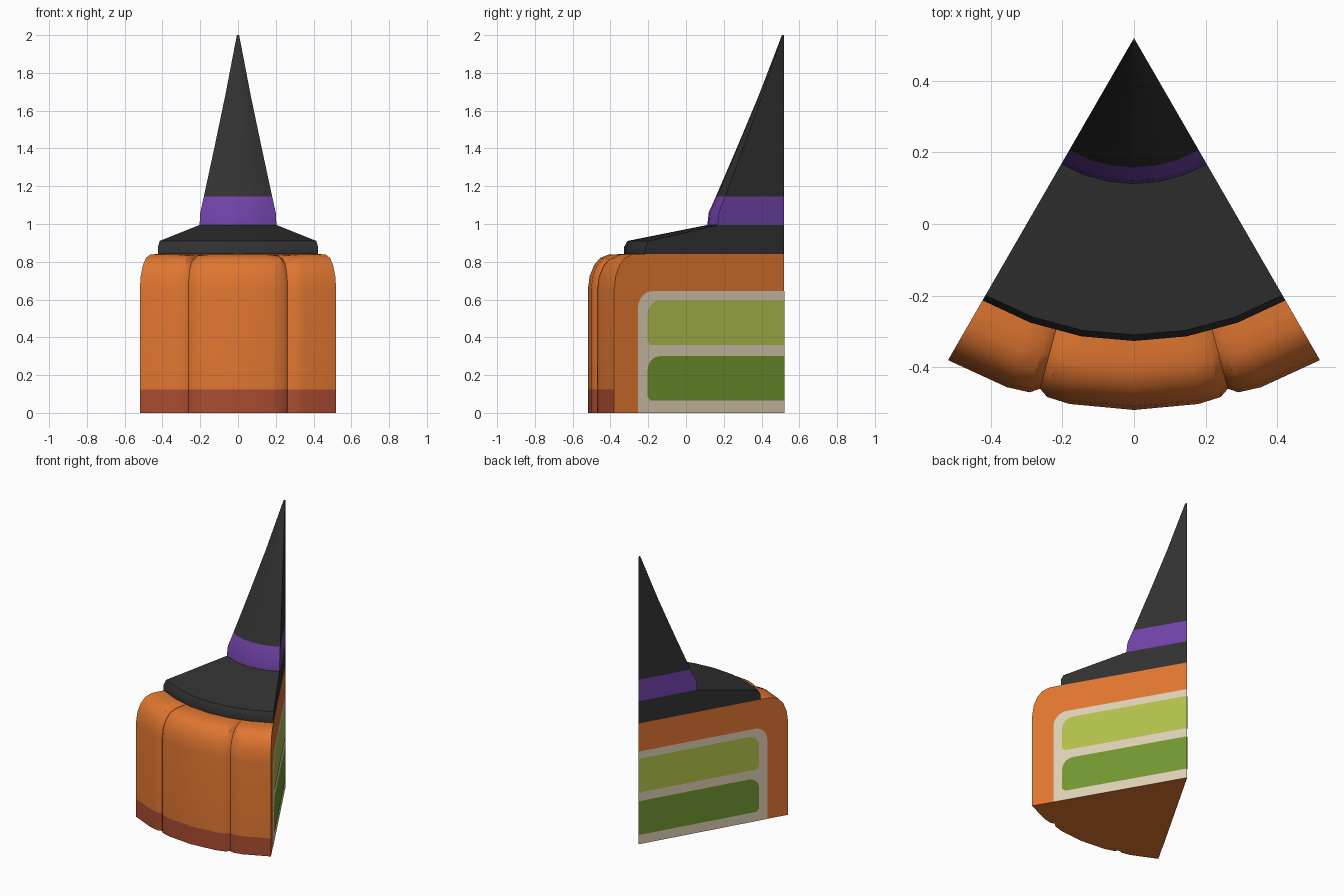
import bpy, bmesh, math

if "Cube" in bpy.data.objects:
    bpy.data.objects.remove(bpy.data.objects["Cube"])

APEX = 0.52  # y of the slice tip; every part is revolved around it


def material(name, rgb):
    m = bpy.data.materials.new(name)
    m.diffuse_color = (*rgb, 1)
    m.use_nodes = True
    m.node_tree.nodes["Principled BSDF"].inputs["Base Color"].default_value = m.diffuse_color
    return m


ORANGE = material("orange icing", (0.74, 0.18, 0.03))
RUST = material("rust base trim", (0.40, 0.072, 0.031))
CREAM = material("cream", (0.73, 0.62, 0.456))
LIME = material("lime sponge", (0.445, 0.527, 0.07))
GREEN = material("green sponge", (0.165, 0.305, 0.03))
BLACK = material("black hat", (0.031, 0.031, 0.031))
PURPLE = material("purple ribbon", (0.162, 0.054, 0.381))


def point(angle, r, z, lift=0.0):
    a = math.radians(angle)
    s = math.copysign(lift, angle)
    return (r * math.sin(a) + s * math.cos(a),
            APEX - r * math.cos(a) + s * math.sin(a), z)


def finish(name, bm, mats, smooth=None):
    mesh = bpy.data.meshes.new(name)
    bm.to_mesh(mesh)
    bm.free()
    ob = bpy.data.objects.new(name, mesh)
    bpy.context.collection.objects.link(ob)
    for m in mats:
        mesh.materials.append(m)
    if smooth:
        bpy.ops.object.select_all(action='DESELECT')
        ob.select_set(True)
        bpy.context.view_layer.objects.active = ob
        bpy.ops.object.shade_smooth_by_angle(angle=math.radians(smooth))
    return ob


def wedge(name, profile, angles, mats, groove=None, trim_z=0.0):
    """Revolve a bottom-to-top profile over the slice and cap both cut sides."""
    bm = bmesh.new()
    grid = []
    for a in angles:
        d = groove(abs(a)) if groove else 0.0
        col = []
        for r, z in profile:
            k = max(0.0, (z - 0.66) / 0.18)
            col.append(bm.verts.new(point(a, r * (1 - d), z - k * d * r)))
        grid.append(col)
    for c0, c1 in zip(grid, grid[1:]):
        for j in range(len(profile) - 1):
            f = bm.faces.new((c0[j], c1[j], c1[j + 1], c0[j + 1]))
            if profile[j][1] < trim_z and profile[j + 1][1] > 0.001:
                f.material_index = 1
    for a, col, flip in ((angles[0], grid[0], False), (angles[-1], grid[-1], True)):
        loop = list(col)
        for i, at_end in ((-1, True), (0, False)):
            if profile[i][0] > 0:
                loop.append(bm.verts.new(point(a, 0, profile[i][1])))
        bm.faces.new(loop[::-1] if flip else loop)
    bmesh.ops.remove_doubles(bm, verts=bm.verts, dist=0.0001)
    return finish(name, bm, mats, 35)


def layer(name, r, z0, z1, corner, bevel, lift, mat):
    """Thin rounded plate painted on both cut sides of the slice."""
    prof = [(0, z0), (r - bevel, z0), (r, z0 + bevel)]
    for i in range(7):
        t = math.radians(15 * i)
        prof.append((r - corner + corner * math.cos(t),
                     z1 - corner + corner * math.sin(t)))
    prof.append((0, z1))
    bm = bmesh.new()
    for a in (-30, 30):
        vs = [bm.verts.new(point(a, x, z, lift)) for x, z in prof]
        bm.faces.new(vs if a < 0 else vs[::-1])
    bmesh.ops.remove_doubles(bm, verts=bm.verts, dist=0.0001)
    finish(name, bm, [mat])


# Pumpkin shaped icing with two grooves and a trim around the foot
def groove(a):
    return {15: 0.024, 13.6: 0.007, 16.4: 0.007, 10: 0.001, 20: 0.001}.get(a, 0.0)


half = [10, 13.6, 15, 16.4, 20, 30]
lobes = [-a for a in reversed(half)] + [0] + half
wedge("cake_slice",
      [(0, 0), (1.04, 0), (1.04, 0.125), (1.04, 0.65), (1.03, 0.725),
       (1.007, 0.782), (0.975, 0.82), (0.93, 0.838), (0.88, 0.84), (0, 0.84)],
      lobes, [ORANGE, RUST], groove, 0.12)

# Filling and sponge layers on the cut sides
layer("cream_filling", 0.895, 0.0, 0.645, 0.09, 0.0, 0.0015, CREAM)
layer("lower_sponge", 0.837, 0.065, 0.30, 0.075, 0.02, 0.003, GREEN)
layer("upper_sponge", 0.837, 0.36, 0.595, 0.075, 0.02, 0.003, LIME)

# Pointed hat: brim, ribbon and cone
steps = [-30, -20, -10, 0, 10, 20, 30]
wedge("hat_brim", [(0.70, 0.84), (0.847, 0.84), (0.847, 0.88), (0.83, 0.91),
                   (0.405, 0.995)], steps, [BLACK])
wedge("hat_ribbon", [(0.407, 0.995), (0.40, 1.06), (0.362, 1.145)], steps, [PURPLE])
wedge("hat_cone", [(0.362, 1.145), (0.25, 1.405), (0.135, 1.68), (0.012, 2.0),
                   (0, 2.0)], steps, [BLACK])
